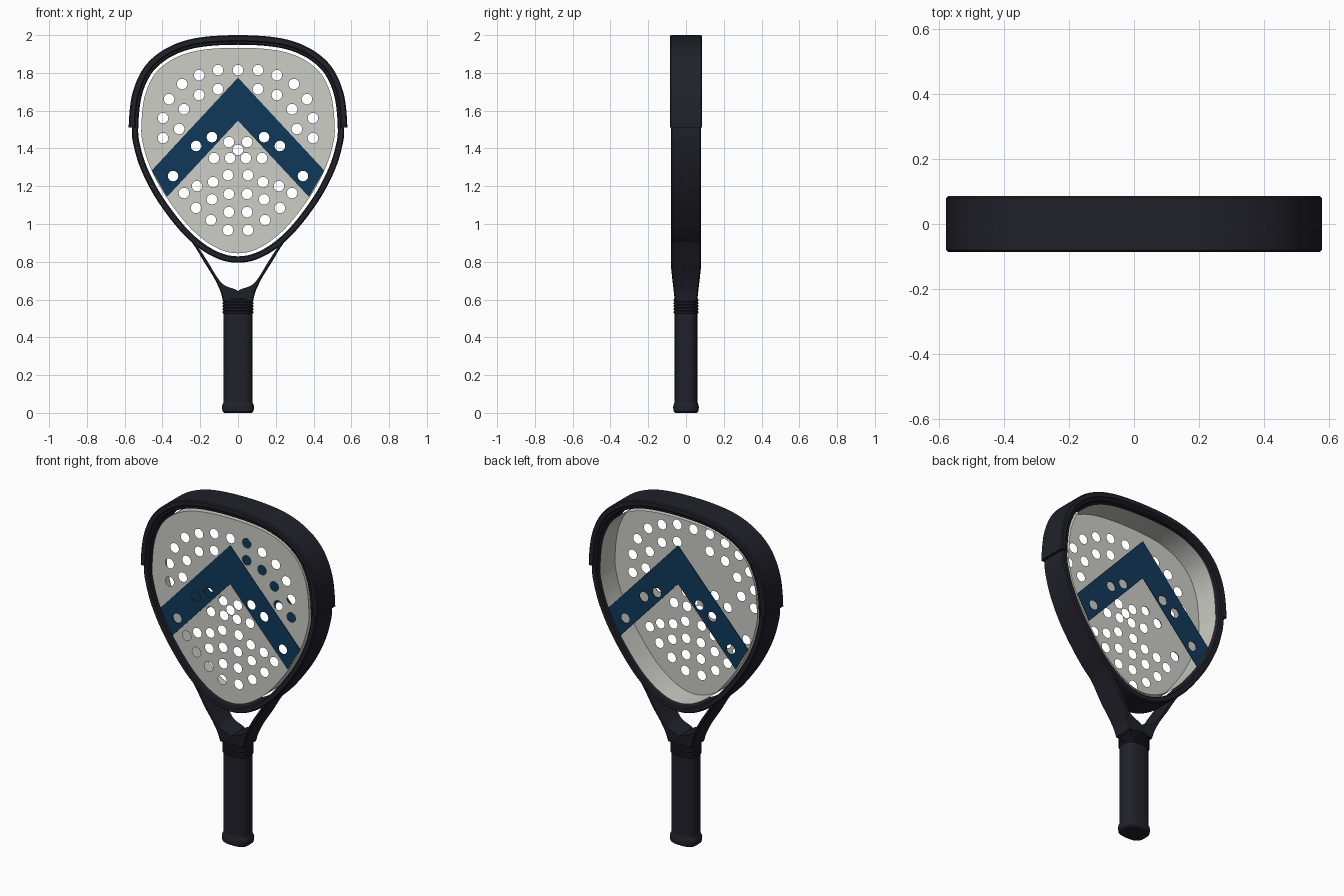
import bpy
import bmesh
import math
from mathutils import Vector

cube = bpy.data.objects.get("Cube")
if cube:
    bpy.data.objects.remove(cube, do_unlink=True)


def material(name, rgb):
    mat = bpy.data.materials.new(name)
    mat.use_nodes = True
    mat.diffuse_color = (*rgb, 1)
    mat.node_tree.nodes["Principled BSDF"].inputs["Base Color"].default_value = (*rgb, 1)
    return mat


BLACK = material("midnight_black", (0.015, 0.015, 0.023))
GREY = material("pale_grey", (0.6, 0.61, 0.56))
BLUE = material("deep_blue", (0.005, 0.04, 0.1))


def finish(obj, mat):
    obj.data.materials.clear()
    obj.data.materials.append(mat)
    bpy.ops.object.select_all(action="DESELECT")
    obj.select_set(True)
    bpy.context.view_layer.objects.active = obj
    bpy.ops.object.shade_smooth_by_angle(angle=math.radians(35))
    return obj


def loft(name, sections, mat, closed=False, tube=True, caps=True):
    """Skin a list of equal-length sections."""
    bm = bmesh.new()
    rows = [[bm.verts.new(p) for p in s] for s in sections]
    n = len(rows[0])
    for i in range(len(rows) if closed else len(rows) - 1):
        a, b = rows[i], rows[(i + 1) % len(rows)]
        for j in range(n if tube else n - 1):
            k = (j + 1) % n
            bm.faces.new((a[j], a[k], b[k], b[j]))
    if caps and not closed:
        bm.faces.new(rows[0])
        bm.faces.new(rows[-1])
    bmesh.ops.recalc_face_normals(bm, faces=bm.faces)
    mesh = bpy.data.meshes.new(name)
    bm.to_mesh(mesh)
    bm.free()
    obj = bpy.data.objects.new(name, mesh)
    bpy.context.collection.objects.link(obj)
    return finish(obj, mat)


def spline(pts, steps, closed):
    """Catmull-Rom interpolation through the points."""
    pts = [Vector(p) for p in pts]
    n = len(pts)

    def at(i):
        return pts[i % n] if closed else pts[max(0, min(n - 1, i))]

    out = []
    for i in range(n if closed else n - 1):
        p, q, r, s = at(i - 1), at(i), at(i + 1), at(i + 2)
        for k in range(steps):
            t = k / steps
            out.append(0.5 * (2 * q + (r - p) * t + (2 * p - 5 * q + 4 * r - s) * t ** 2
                              + (3 * q - p - 3 * r + s) * t ** 3))
    if not closed:
        out.append(pts[-1])
    return out


# Teardrop outline of the head, in x and z
half = [(0, 0.845), (0.12, 0.877), (0.25, 0.977), (0.38, 1.143), (0.46, 1.29), (0.5, 1.41),
        (0.512, 1.51), (0.49, 1.69), (0.412, 1.825), (0.25, 1.91), (0, 1.933)]
outline = spline(half + [(-x, z) for x, z in half[-2:0:-1]], 8, True)


def offset(i, d):
    t = outline[(i + 1) % len(outline)] - outline[i - 1]
    return outline[i] + Vector((t.y, -t.x)).normalized() * d


def band(name, inner, outer, depth, mat, keep=lambda p: True, closed=True):
    """Chamfered rectangular band that follows the head outline."""
    c = 0.006
    profile = [(inner, -depth + c), (inner + c, -depth), (outer - c, -depth), (outer, -depth + c),
               (outer, depth - c), (outer - c, depth), (inner + c, depth), (inner, depth - c)]
    sections = []
    for i, p in enumerate(outline):
        if keep(p):
            sections.append([(offset(i, d).x, y, offset(i, d).y) for d, y in profile])
    return loft(name, sections, mat, closed)


# Hoop and protective bumper over its upper half
band("frame_hoop", 0.016, 0.05, 0.08, BLACK)
band("top_bumper", 0.032, 0.067, 0.086, BLACK, lambda p: p.y > 1.505, False)

# Side wall of the hitting core
DEPTH = 0.07
ring = [[(p.x, y, p.y) for y in (-DEPTH, DEPTH)] for p in outline]
loft("core_wall", ring, GREY, closed=True, tube=False)

# Drilled hole centres on one side
face_holes = [(0.106, 1.815), (0.206, 1.788), (0.296, 1.741), (0.365, 1.661), (0.397, 1.561),
              (0.397, 1.455), (0.106, 1.714), (0.206, 1.683), (0.286, 1.608), (0.312, 1.503),
              (0.048, 1.434), (0.127, 1.349), (0.042, 1.349), (0.053, 1.259), (0.132, 1.222),
              (0.217, 1.201), (0.048, 1.159), (0.138, 1.13), (0.286, 1.164), (0.048, 1.063),
              (0.143, 1.021), (0.222, 1.085), (0.053, 0.968)]
stripe_holes = [(0.138, 1.46), (0.222, 1.413), (0.344, 1.254)]


def both_sides(pts):
    return [(s * x, z) for x, z in pts for s in (1, -1)]


def circle(c, r=0.028, n=24):
    return [(c[0] + r * math.cos(math.tau * k / n), c[1] + r * math.sin(math.tau * k / n))
            for k in range(n)]


def plate(name, loops, y, thickness, mat):
    """Flat upright plate; the loops inside the first one become holes."""
    curve = bpy.data.curves.new(name, "CURVE")
    curve.dimensions = "2D"
    curve.fill_mode = "BOTH"
    curve.extrude = thickness / 2
    for loop in loops:
        sp = curve.splines.new("POLY")
        sp.points.add(len(loop) - 1)
        for pt, co in zip(sp.points, loop):
            pt.co = (co[0], co[1], 0, 1)
        sp.use_cyclic_u = True
    obj = bpy.data.objects.new(name, curve)
    bpy.context.collection.objects.link(obj)
    obj.rotation_euler.x = math.pi / 2
    obj.location.y = y
    bpy.ops.object.select_all(action="DESELECT")
    obj.select_set(True)
    bpy.context.view_layer.objects.active = obj
    bpy.ops.object.convert(target="MESH")
    return finish(bpy.context.view_layer.objects.active, mat)


# Perforated hitting face
stripe_cuts = [circle(c) for c in both_sides(stripe_holes)]
face_cuts = [circle(c) for c in both_sides(face_holes) + [(0, 1.815), (0, 1.392)]]
plate("hitting_face", [[tuple(p) for p in outline]] + face_cuts + stripe_cuts, -DEPTH, 0, GREY)

# Chevron stripes on the front and back
chevron = [(0, 1.775), (-0.457, 1.283), (-0.376, 1.143), (0, 1.547), (0.376, 1.143), (0.457, 1.283)]
for side, y in (("front", -0.073), ("back", 0.073)):
    plate(side + "_chevron", [chevron] + stripe_cuts, y, 0.003, BLUE)

# Forked throat: outer x, z and inner x, z of one arm, mirrored
arm = [(0.275, 0.945, 0.235, 0.92), (0.225, 0.875, 0.205, 0.87), (0.18, 0.8, 0.16, 0.8),
       (0.13, 0.72, 0.108, 0.715), (0.107, 0.675, 0.07, 0.675), (0.092, 0.64, 0, 0.645),
       (0.08, 0.595, 0, 0.595)]
sections = []
for ox, oz, ix, iz in spline(arm, 5, False):
    d = 0.06 + 0.019 * max(0, min(1, (oz - 0.6) / 0.17))
    ix = max(ix, 0)
    c = min(0.006, (ox - ix) / 3)
    sections.append([(ix, -d, iz), (ox - c, -d, oz), (ox, c - d, oz),
                     (ox, d - c, oz), (ox - c, d, oz), (ix, d, iz)])
throat = loft("forked_throat", sections, BLACK)
throat.modifiers.new("Mirror", "MIRROR")


def oval(z, rx, ry, n=40):
    """Rounded-rectangle section of the handle."""
    pts = []
    for k in range(n):
        a = math.tau * k / n
        c, s = math.cos(a), math.sin(a)
        pts.append((rx * math.copysign(abs(c) ** 0.7, c), ry * math.copysign(abs(s) ** 0.7, s), z))
    return pts


# Handle grip, butt cap and ribbed collar
loft("handle_grip", [oval(z, 0.076, 0.06) for z in (0.04, 0.54)], BLACK)
butt = [(0, 0.074, 0.058), (0.008, 0.082, 0.066), (0.03, 0.085, 0.068),
        (0.045, 0.082, 0.065), (0.058, 0.076, 0.06)]
loft("butt_cap", [oval(*s) for s in butt], BLACK)
ribs = []
for k in range(5):
    z = 0.525 + k * 0.016
    ribs += [oval(z, 0.077, 0.061), oval(z + 0.004, 0.081, 0.065), oval(z + 0.012, 0.081, 0.065)]
ribs.append(oval(0.608, 0.076, 0.06))
loft("ribbed_collar", ribs, BLACK)
